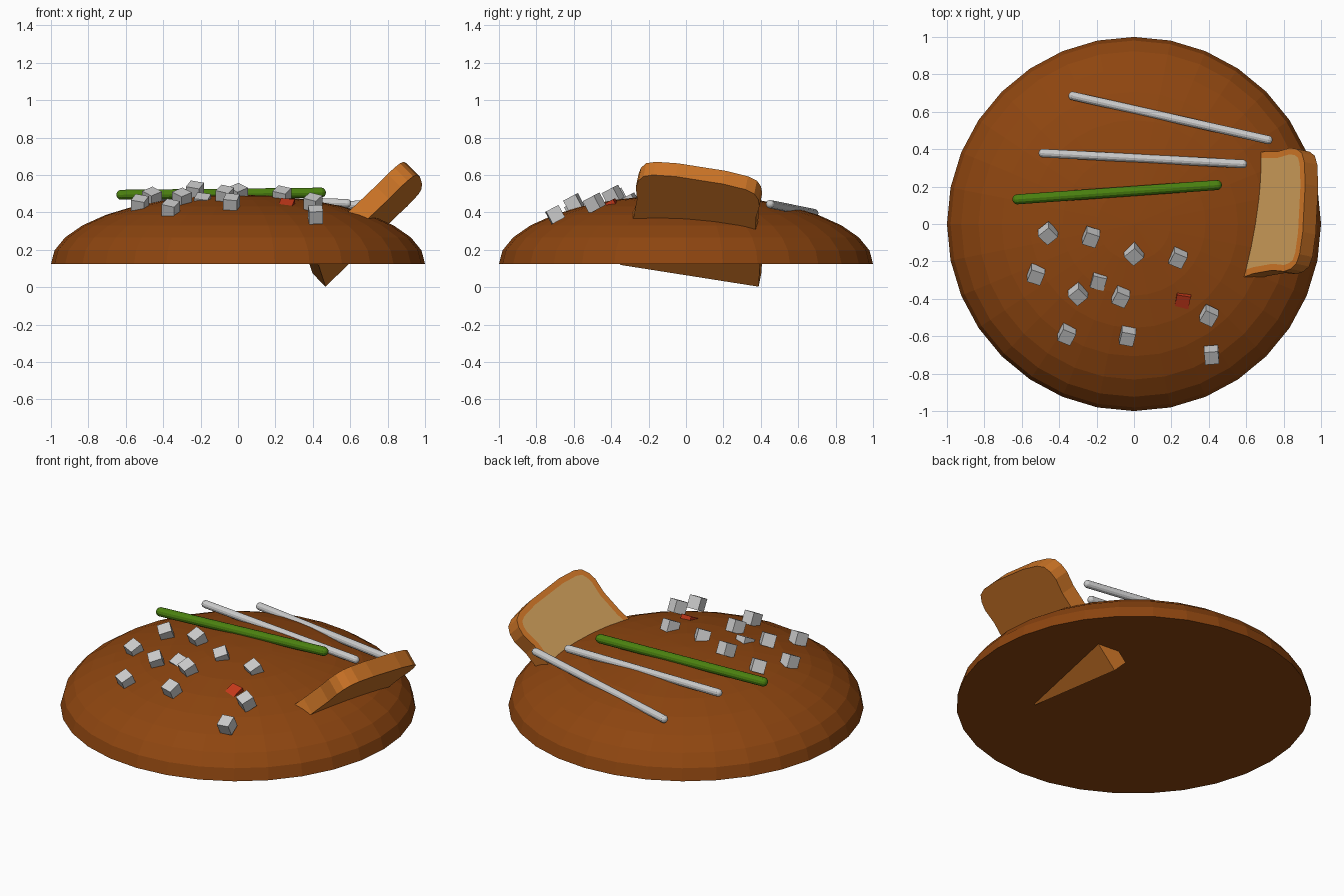
import bpy, bmesh, math
from mathutils import Matrix, Vector

if "Cube" in bpy.data.objects:
    bpy.data.objects.remove(bpy.data.objects["Cube"])


def material(name, rgb):
    m = bpy.data.materials.new(name)
    m.diffuse_color = (*rgb, 1)
    m.use_nodes = True
    m.node_tree.nodes["Principled BSDF"].inputs["Base Color"].default_value = m.diffuse_color
    return m


BROWN = material("dark_brown", (0.27, 0.06, 0.005))
CRUST = material("crust", (0.62, 0.18, 0.02))
CRUMB = material("crumb", (0.60, 0.33, 0.10))
GREEN = material("green", (0.07, 0.22, 0.005))
RED = material("red", (0.55, 0.04, 0.01))


def finish(bm, name, *mats):
    bmesh.ops.recalc_face_normals(bm, faces=bm.faces[:])
    me = bpy.data.meshes.new(name)
    bm.to_mesh(me)
    bm.free()
    for m in mats:
        me.materials.append(m)
    ob = bpy.data.objects.new(name, me)
    bpy.context.collection.objects.link(ob)
    return ob


# Flattened half-ball mound with a closed flat base
BASE, RISE = 0.125, 0.37
bm = bmesh.new()
bmesh.ops.create_uvsphere(bm, u_segments=32, v_segments=16, radius=1)
low = [v for v in bm.verts if v.co.z < -0.01]
bmesh.ops.delete(bm, geom=low, context='VERTS')
bmesh.ops.holes_fill(bm, edges=[e for e in bm.edges if e.is_boundary], sides=0)
bmesh.ops.transform(bm, verts=bm.verts[:],
                    matrix=Matrix.Translation((0, 0, BASE)) @ Matrix.Diagonal((1, 1, RISE, 1)))
finish(bm, "mound", BROWN)


# Rods with rounded ends lying over the mound
def rod(name, a, b, r, *mats):
    a, b = Vector(a), Vector(b)
    axis = (b - a).normalized()
    half = (b - a).length / 2 - r
    bm = bmesh.new()
    bmesh.ops.create_uvsphere(bm, u_segments=12, v_segments=9, radius=r)
    for v in bm.verts:
        v.co.z += half if v.co.z > 0 else -half
    rot = axis.to_track_quat('Z', 'Y').to_matrix().to_4x4()
    bmesh.ops.transform(bm, verts=bm.verts[:], matrix=Matrix.Translation((a + b) / 2) @ rot)
    finish(bm, name, *mats)


rod("grey_rod_back", (-0.35, 0.69, 0.395), (0.74, 0.445, 0.445), 0.023)
rod("grey_rod_middle", (-0.51, 0.38, 0.485), (0.605, 0.32, 0.448), 0.023)
rod("green_rod", (-0.65, 0.13, 0.494), (0.47, 0.21, 0.506), 0.027, GREEN)


# Small cubes scattered on the front, leaning towards the front
def cube(name, x, y, z, turn, *mats, size=0.075):
    bm = bmesh.new()
    bmesh.ops.create_cube(bm, size=size)
    lean = Matrix.Rotation(math.radians(28), 4, 'X')
    spin = Matrix.Rotation(math.radians(turn), 4, 'Z')
    bmesh.ops.transform(bm, verts=bm.verts[:],
                        matrix=Matrix.Translation((x, y, z)) @ lean @ spin)
    finish(bm, name, *mats)


spots = [(-.46, -.05, .48, 42), (-.23, -.07, .515, -20), (0, -.16, .50, 42),
         (.235, -.18, .488, -25), (-.525, -.27, .443, -20), (-.3, -.375, .475, 42),
         (-.07, -.39, .492, -25), (.4, -.49, .45, -28), (.415, -.7, .388, 5),
         (-.36, -.59, .418, -25), (-.035, -.6, .45, -12), (-.19, -.3, .453, -15)]
for i, s in enumerate(spots):
    cube(f"grey_cube_{i + 1}", *s)
cube("red_cube", 0.26, -0.40, 0.423, -10, RED)

# Bread slice stuck through the mound at a slant, crumb on the upper face
half = [(.375, 0), (.37, .17), (.33, .38), (.322, .52), (.335, .61),
        (.325, .66), (.30, .70), (.25, .722), (.13, .737)]
outline = half + [(-x, y) for x, y in reversed(half)]
u = Vector((0.05, 0.985, -0.155)).normalized()
n = Vector((0.71, 0, 0.70)).cross(u).normalized()
v = u.cross(n).normalized()
if n.z < 0:
    n = -n
if v.z < 0:
    v = -v
tip = Vector((0.468, 0.388, 0.003))
origin = tip - 0.375 * u
bm = bmesh.new()
back = bm.faces.new([bm.verts.new(origin + u * x + v * y) for x, y in outline])
front = bmesh.ops.extrude_face_region(bm, geom=[back], use_keep_orig=True)["geom"]
bmesh.ops.translate(bm, verts=[g for g in front if isinstance(g, bmesh.types.BMVert)], vec=n * 0.1)
bmesh.ops.recalc_face_normals(bm, faces=bm.faces[:])
top = max(bm.faces, key=lambda f: f.calc_area() * f.normal.dot(n))
bmesh.ops.inset_region(bm, faces=[top], thickness=0.035)
top.material_index = 1
finish(bm, "bread_slice", CRUST, CRUMB)
